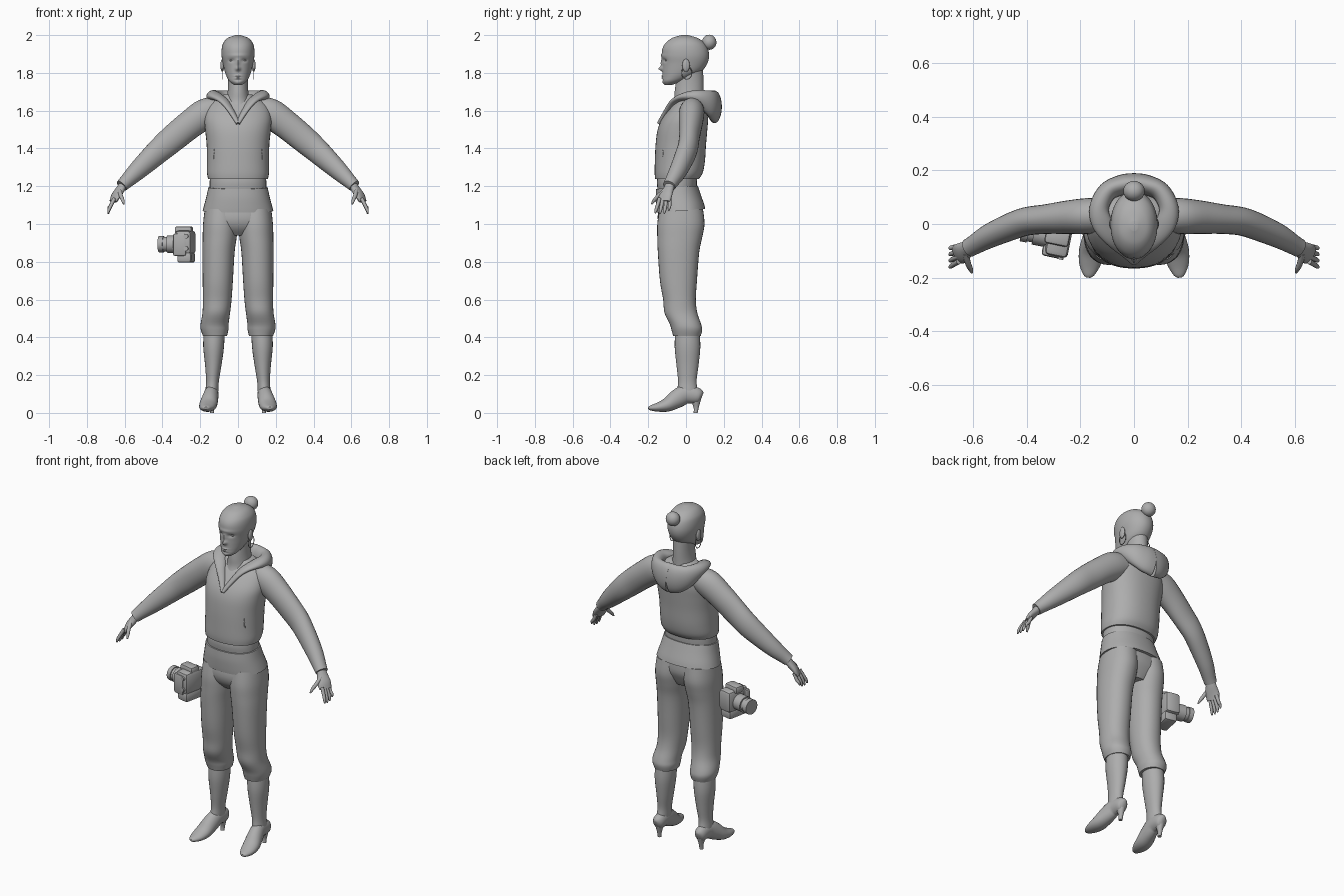
import bpy, bmesh, math
from mathutils import Vector, Matrix

grey = bpy.data.materials.new("plain_grey")
grey.diffuse_color = (0.42, 0.42, 0.42, 1)


def finish(name, bm, mirror=False, angle=40):
    bmesh.ops.recalc_face_normals(bm, faces=bm.faces)
    me = bpy.data.meshes.new(name)
    bm.to_mesh(me)
    bm.free()
    ob = bpy.data.objects.new(name, me)
    bpy.context.collection.objects.link(ob)
    me.materials.append(grey)
    bpy.ops.object.select_all(action='DESELECT')
    ob.select_set(True)
    bpy.context.view_layer.objects.active = ob
    bpy.ops.object.shade_smooth_by_angle(angle=math.radians(angle))
    if mirror:
        ob.modifiers.new("Mirror", 'MIRROR').use_mirror_merge = False
    return ob


def smooth_keys(keys, steps):
    """Catmull-Rom interpolation of every number in the keys."""
    out = []
    for i in range(len(keys) - 1):
        p0, p1 = keys[max(i - 1, 0)], keys[i]
        p2, p3 = keys[i + 1], keys[min(i + 2, len(keys) - 1)]
        for s in range(steps):
            t = s / steps
            out.append([0.5 * (2 * b + (c - a) * t + (2 * a - 5 * b + 4 * c - d) * t * t
                               + (3 * b - a - 3 * c + d) * t ** 3)
                        for a, b, c, d in zip(p0, p1, p2, p3)])
    out.append(list(keys[-1]))
    return out


def skin(rings):
    bm = bmesh.new()
    rows = [[bm.verts.new(p) for p in r] for r in rings]
    n = len(rows[0])
    for a, b in zip(rows, rows[1:]):
        for j in range(n):
            bm.faces.new((a[j], a[(j + 1) % n], b[(j + 1) % n], b[j]))
    bm.faces.new(rows[0])
    bm.faces.new(rows[-1])
    return bm


def stack(keys, n=32, steps=4, p=2.0, tilt=0.0):
    """Level rings: height, centre x, half width, front y, back y."""
    rings = []
    for z, cx, hx, yf, yb in smooth_keys(keys, steps):
        ring = []
        for j in range(n):
            a = 2 * math.pi * j / n
            c, s = math.cos(a), math.sin(a)
            x = cx + hx * math.copysign(abs(c) ** (2 / p), c)
            y = (yf + yb) / 2 + (yb - yf) / 2 * math.copysign(abs(s) ** (2 / p), s)
            ring.append((x, y, z + tilt * y))
        rings.append(ring)
    return skin(rings)


def tube(keys, n=20, steps=4):
    """Rings along a path: x, y, z, sideways radius, upward radius."""
    pts = smooth_keys(keys, steps)
    rings = []
    for i, k in enumerate(pts):
        c = Vector(k[:3])
        t = (Vector(pts[min(i + 1, len(pts) - 1)][:3]) - Vector(pts[max(i - 1, 0)][:3])).normalized()
        u = t.cross(Vector((0, 0, 1)))
        u = u.normalized() if u.length > 1e-3 else Vector((1, 0, 0))
        v = u.cross(t)
        rings.append([c + u * k[3] * math.cos(2 * math.pi * j / n)
                      + v * k[4] * math.sin(2 * math.pi * j / n) for j in range(n)])
    return skin(rings)


def ball(name, loc, size, mirror=False):
    bm = bmesh.new()
    bmesh.ops.create_uvsphere(bm, u_segments=24, v_segments=14, radius=1,
                              matrix=Matrix.LocRotScale(Vector(loc), None, Vector(size)))
    return finish(name, bm, mirror)


# Head with nose, eye sockets, brow and lips pushed out of the front
bm = stack([(1.737, 0, .022, -.112, -.07), (1.755, 0, .045, -.124, -.02), (1.78, 0, .060, -.124, .035),
            (1.81, 0, .071, -.124, .085), (1.85, 0, .080, -.124, .113), (1.89, 0, .087, -.128, .122),
            (1.93, 0, .086, -.124, .115), (1.96, 0, .077, -.106, .096), (1.985, 0, .054, -.073, .06),
            (2.0, 0, .014, -.025, .010)], n=72, steps=8, p=2.1)
bumps = [(0, 1.822, .011, .011, -.021), (0, 1.85, .008, .022, -.010), (.034, 1.866, .015, .009, .009),
         (-.034, 1.866, .015, .009, .009), (0, 1.892, .045, .008, -.004), (0, 1.784, .018, .004, -.006),
         (0, 1.772, .015, .004, -.006), (0, 1.762, .02, .004, .003), (0, 1.746, .018, .008, -.004)]
for v in bm.verts:
    if v.co.y < -.04:
        x, z = v.co.x, v.co.z
        v.co.y += sum(h * math.exp(-((x - a) / sx) ** 2 - ((z - b) / sz) ** 2) for a, b, sx, sz, h in bumps)
finish("head", bm)
ball("eye", (.034, -.101, 1.866), (.012, .010, .006), True)
ball("ear", (.083, .0, 1.84), (.010, .020, .034), True)
ball("hair_bun", (0, .123, 1.962), (.040, .038, .040))
finish("bun_stem", tube([(0, .07, 1.92, .035, .035), (0, .10, 1.945, .027, .027), (0, .13, 1.965, .02, .02)]))

# Hoop earrings
hoop = [(.084, .004 + .027 * math.sin(a), 1.80 + .034 * math.cos(a))
        for a in (2 * math.pi * i / 24 for i in range(25))]
bm = bmesh.new()
for a, b in zip(hoop, hoop[1:]):
    a, b = Vector(a), Vector(b)
    m = Matrix.Translation((a + b) / 2) @ (b - a).to_track_quat('Z', 'Y').to_matrix().to_4x4()
    bmesh.ops.create_cone(bm, cap_ends=True, segments=6, radius1=.0022, radius2=.0022,
                          depth=(b - a).length, matrix=m)
finish("earring", bm, True)

# Neck and upper clothing
finish("neck", stack([(1.60, 0, .085, -.085, .09), (1.65, 0, .065, -.064, .092), (1.70, 0, .055, -.060, .092),
                      (1.76, 0, .052, -.052, .092), (1.83, 0, .055, -.04, .09)]))
finish("hoodie", stack([(1.238, 0, .158, -.163, .068), (1.27, 0, .164, -.166, .088), (1.33, 0, .164, -.165, .100),
                        (1.42, 0, .166, -.161, .106), (1.50, 0, .174, -.150, .113), (1.56, 0, .178, -.125, .117),
                        (1.62, 0, .163, -.080, .113), (1.66, 0, .120, -.046, .10), (1.685, 0, .075, -.03, .08)],
                       n=40, p=2.25))
finish("undershirt", stack([(1.26, 0, .148, -.150, .058), (1.22, 0, .150, -.154, .058),
                            (1.18, 0, .150, -.150, .055)], p=2.25))
finish("shirt_hem", stack([(1.198, 0, .157, -.158, .062), (1.15, 0, .167, -.160, .078),
                           (1.10, 0, .180, -.157, .095), (1.072, 0, .187, -.154, .102)],
                          n=40, p=2.25, tilt=.08))
finish("pocket_slit", tube([(.128, -.118, 1.34, .004, .004), (.126, -.119, 1.37, .005, .005),
                            (.126, -.119, 1.40, .004, .004)], n=8), True)

# Hood: a thin collar at the V, swelling into a sagging roll at the back
finish("hood", tube([(0, -.143, 1.533, .012, .010), (.035, -.103, 1.595, .020, .012),
                     (.075, -.060, 1.650, .030, .015), (.118, .0, 1.676, .038, .022),
                     (.130, .06, 1.672, .036, .038), (.100, .120, 1.648, .036, .062),
                     (.045, .146, 1.627, .038, .082), (-.002, .151, 1.620, .039, .087)], n=24, steps=5), True)

# Sleeves and hands
finish("sleeve", tube([(.10, .035, 1.605, .060, .065), (.17, .030, 1.585, .067, .080), (.25, .025, 1.53, .062, .076),
                       (.33, .018, 1.465, .055, .073), (.40, .010, 1.405, .053, .068), (.46, -.010, 1.35, .051, .061),
                       (.54, -.045, 1.275, .045, .049), (.595, -.077, 1.222, .037, .037),
                       (.616, -.089, 1.202, .035, .033)], n=24), True)
finish("palm", tube([(.600, -.080, 1.22, .024, .022), (.622, -.092, 1.185, .030, .021),
                     (.645, -.108, 1.15, .039, .018), (.660, -.117, 1.12, .036, .012)]), True)
for i, s in enumerate((-1, -.33, .33, 1)):
    reach = (.004, 0, .002, .016)[i]
    finish("finger_%d" % (i + 1), tube([(.654, -.113 + .027 * s, 1.135, .010, .010),
                                        (.673, -.119 + .032 * s, 1.098, .0095, .0095),
                                        (.684, -.124 + .035 * s, 1.07 + reach, .008, .008),
                                        (.687, -.127 + .035 * s, 1.053 + reach, .004, .004)], n=10), True)
finish("thumb", tube([(.628, -.108, 1.18, .012, .014), (.620, -.145, 1.150, .011, .011),
                      (.610, -.168, 1.125, .009, .009), (.605, -.182, 1.105, .004, .004)], n=10), True)

# Trousers with rolled cuffs
finish("trouser_seat", stack([(1.10, 0, .172, -.142, .085), (1.03, 0, .180, -.150, .088), (.98, 0, .165, -.135, .07),
                              (.94, 0, .08, -.10, .05)], p=2.25))
finish("trouser_leg", stack([(1.08, .088, .088, -.140, .090), (1.0, .093, .092, -.152, .098), (.93, .097, .090, -.152, .086),
                             (.85, .103, .085, -.149, .070), (.70, .107, .080, -.138, .058), (.60, .110, .076, -.121, .052),
                             (.53, .115, .073, -.114, .060), (.47, .124, .074, -.086, .080), (.44, .124, .073, -.077, .086),
                             (.408, .122, .064, -.068, .078)], p=2.15), True)

# High-heeled boots
finish("boot_shaft", stack([(.44, .126, .055, -.056, .07), (.35, .129, .055, -.060, .076), (.25, .131, .043, -.050, .066),
                            (.17, .135, .034, -.042, .056), (.12, .138, .034, -.046, .062),
                            (.08, .140, .032, -.046, .068)], n=24), True)
finish("boot_foot", tube([(.138, .084, .085, .012, .022), (.138, .066, .09, .032, .040), (.140, .0, .098, .037, .050),
                          (.148, -.05, .073, .043, .049), (.158, -.10, .043, .047, .037), (.165, -.15, .030, .040, .024),
                          (.169, -.188, .026, .022, .013), (.170, -.2, .025, .008, .006)]), True)
finish("boot_heel", stack([(.0, .138, .011, .040, .062), (.03, .138, .013, .040, .068),
                           (.08, .138, .026, .02, .082)], n=12), True)

# Hand-held camera floating beside the hip, lens turned outward
frame = Matrix.Translation((-.28, -.05, 0)) @ Matrix.Rotation(-.2, 4, 'Z')


def box(name, lo, hi, bevel=.012):
    bm = bmesh.new()
    lo, hi = Vector(lo), Vector(hi)
    bmesh.ops.create_cube(bm, size=1, matrix=frame @ Matrix.LocRotScale((lo + hi) / 2, None, hi - lo))
    bmesh.ops.bevel(bm, geom=bm.edges[:], offset=bevel, segments=2, affect='EDGES', profile=.5)
    return finish(name, bm)


def drum(name, loc, r, depth, axis):
    bm = bmesh.new()
    bmesh.ops.create_cone(bm, cap_ends=True, segments=28, radius1=r, radius2=r, depth=depth,
                          matrix=frame @ Matrix.Translation(loc) @ Matrix.Rotation(math.pi / 2, 4, axis))
    return finish(name, bm)


box("camera_body", (-.042, -.072, .84), (.045, .072, .965), .018)
box("camera_viewfinder", (-.052, -.03, .945), (.04, .03, .988))
box("camera_grip", (-.052, -.078, .83), (.02, -.035, .95))
box("camera_battery_base", (-.03, -.07, .795), (.045, .055, .85))
drum("lens_barrel", (-.065, 0, .893), .046, .06, 'Y')
drum("lens_ring", (-.105, 0, .893), .038, .03, 'Y')
drum("lens_hood", (-.128, 0, .893), .043, .026, 'Y')
for z in (.87, .935):
    drum("camera_dial", (.02, -.072, z), .012, .016, 'X')
